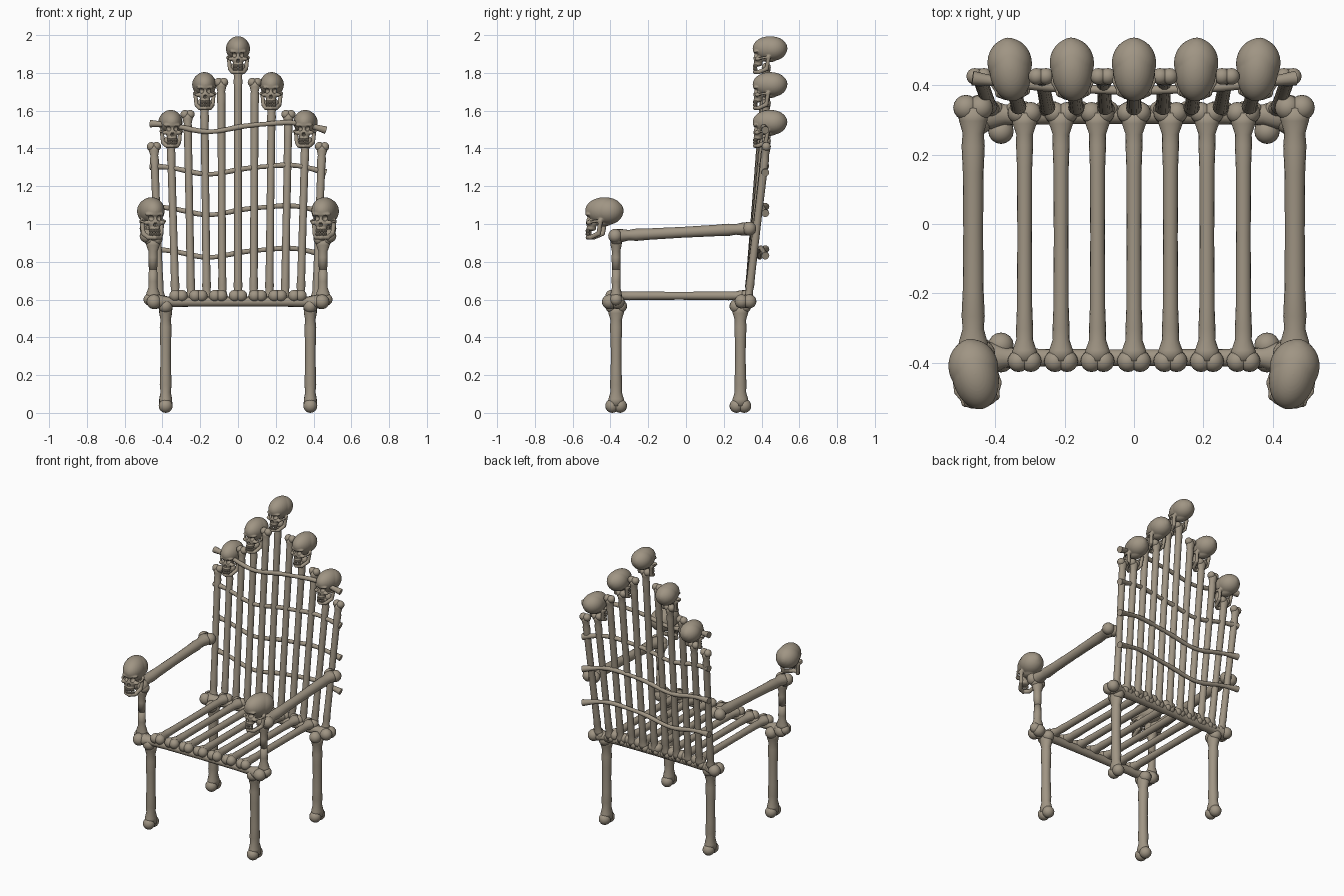
import bpy, bmesh, math
from mathutils import Vector, Matrix

cube = bpy.data.objects.get("Cube")
if cube:
    bpy.data.objects.remove(cube, do_unlink=True)

BONE = (0.35, 0.30, 0.23, 1)
mat = bpy.data.materials.new("aged bone")
mat.use_nodes = True
mat.diffuse_color = BONE
bsdf = next(n for n in mat.node_tree.nodes if n.type == 'BSDF_PRINCIPLED')
bsdf.inputs["Base Color"].default_value = BONE
bsdf.inputs["Roughness"].default_value = 0.7


def blob(bm, centre, size, segs=16):
    """Ellipsoid with the given half sizes."""
    m = Matrix.Translation(centre) @ Matrix.Diagonal((*size, 1))
    bmesh.ops.create_uvsphere(bm, u_segments=segs, v_segments=segs * 3 // 4, radius=1, matrix=m)


def chain(bm, points, r, steps=8):
    """Row of overlapping balls along a path."""
    for p, q in zip(points, points[1:]):
        for i in range(steps + 1):
            blob(bm, Vector(p).lerp(Vector(q), i / steps), (r, r, r), 10)


def add(name, mesh):
    ob = bpy.data.objects.new(name, mesh)
    bpy.context.collection.objects.link(ob)
    return ob


def to_mesh(bm, name):
    me = bpy.data.meshes.new(name)
    bm.to_mesh(me)
    bm.free()
    finish(me)
    return me


def finish(me):
    me.materials.clear()
    me.materials.append(mat)
    for p in me.polygons:
        p.material_index = 0
        p.use_smooth = True


def bone(name, a, b, r, k, side):
    """Long bone from a to b: shaft radius r, two-lobed ends of size k spread along side."""
    a, b = Vector(a), Vector(b)
    axis = (b - a).normalized()
    s = Vector(side)
    s = (s - axis * s.dot(axis)).normalized()
    n = axis.cross(s)
    length = (b - a).length
    flare = [(0, 0.78 * k, 1.3), (0.8 * k, 0.74 * k, 1.2), (1.6 * k, (k * 0.55 + r) / 2, 1.1),
             (2.4 * k, r * 1.08, 1.03), (4 * k, r, 1)]
    profile = flare + [(length / 2, r * 0.95, 1)] + [(length - t, q, w) for t, q, w in reversed(flare)]
    bm = bmesh.new()
    segs = 16
    rings = []
    for t, q, w in profile:
        rings.append([bm.verts.new(a + axis * t + s * q * w * math.cos(u) + n * q * math.sin(u))
                      for u in (2 * math.pi * i / segs for i in range(segs))])
    for lo, hi in zip(rings, rings[1:]):
        for i in range(segs):
            j = (i + 1) % segs
            bm.faces.new((lo[i], lo[j], hi[j], hi[i]))
    bm.faces.new(rings[0][::-1])
    bm.faces.new(rings[-1])
    for end in (a, b):
        for d in (-1, 1):
            blob(bm, end + s * d * 0.45 * k, (0.8 * k,) * 3)
    return add(name, to_mesh(bm, name))


def make_skull():
    """Fused skull mesh, face towards -y, origin in the middle of the cranium."""
    bm = bmesh.new()
    blob(bm, (0, 0, 0), (0.060, 0.092, 0.064), 32)              # cranium
    blob(bm, (0, 0.018, -0.002), (0.064, 0.072, 0.063), 32)
    blob(bm, (0, -0.004, -0.05), (0.034, 0.045, 0.024))         # skull base
    blob(bm, (0, -0.068, -0.016), (0.046, 0.022, 0.013))        # brow
    blob(bm, (0, -0.062, -0.056), (0.032, 0.026, 0.036))        # upper face
    blob(bm, (0, -0.064, -0.084), (0.027, 0.024, 0.012))        # upper gum
    for d in (-1, 1):
        blob(bm, (d * 0.036, -0.066, -0.056), (0.016, 0.014, 0.011))
        chain(bm, [(d * 0.042, -0.062, -0.056), (d * 0.057, -0.035, -0.05), (d * 0.053, -0.006, -0.045)], 0.007)
        chain(bm, [(d * 0.049, -0.008, -0.05), (d * 0.043, -0.018, -0.108),
                   (d * 0.028, -0.06, -0.126), (0, -0.080, -0.126)], 0.0115)
    skull = add("skull_form", to_mesh(bm, "skull_form"))

    bm = bmesh.new()
    for d in (-1, 1):
        blob(bm, (d * 0.022, -0.088, -0.035), (0.016, 0.026, 0.014))  # eye sockets
        blob(bm, (d * 0.0035, -0.094, -0.066 + 0.0004 * d), (0.006, 0.02, 0.011))  # nose
    cutter = add("socket_cutter", to_mesh(bm, "socket_cutter"))
    cutter.hide_render = True

    rem = skull.modifiers.new("fuse", 'REMESH')
    rem.mode = 'VOXEL'
    rem.voxel_size = 0.004
    smooth = skull.modifiers.new("soften", 'SMOOTH')
    smooth.iterations = 2
    cut = skull.modifiers.new("sockets", 'BOOLEAN')
    cut.operation = 'DIFFERENCE'
    cut.solver = 'EXACT'
    cut.use_self = True
    cut.object = cutter
    bpy.context.view_layer.update()
    fused = bpy.data.meshes.new_from_object(skull.evaluated_get(bpy.context.evaluated_depsgraph_get()))

    # two rows of teeth on the fused head
    bm = bmesh.new()
    bm.from_mesh(fused)
    for z in (-0.095, -0.110):
        for i in range(-4, 5):
            u = i * 0.28
            blob(bm, (0.026 * math.sin(u), -0.060 - 0.026 * math.cos(u), z), (0.0042, 0.0042, 0.0085), 8)
    for ob in (skull, cutter):
        bpy.data.objects.remove(ob, do_unlink=True)
    me = to_mesh(bm, "skull")
    me.set_sharp_from_angle(angle=math.radians(50))
    return me


skull_mesh = make_skull()


def skull(name, pos, scale=1, yaw=0):
    ob = add(name, skull_mesh)
    ob.location = pos
    ob.scale = (scale,) * 3
    ob.rotation_euler = (0, 0, yaw)


X, Y = (1, 0, 0), (0, 1, 0)

# seat: two cross bars carrying seven long bones
bone("front_crossbar", (-0.445, -0.385, 0.588), (0.445, -0.385, 0.588), 0.025, 0.048, Y)
bone("back_crossbar", (-0.445, 0.315, 0.59), (0.445, 0.315, 0.59), 0.028, 0.046, Y)
for i in range(-3, 4):
    bone(f"seat_bone_{i + 4}", (i * 0.105, -0.395, 0.62), (i * 0.105, 0.32, 0.62), 0.022, 0.039, X)

# legs, arm posts, armrests and armrest skulls
for d, word in ((-1, "right"), (1, "left")):
    for y, end in ((-0.37, "front"), (0.288, "back")):
        bone(f"{end}_{word}_leg", (d * 0.383, y, 0.037), (d * 0.383, y, 0.565), 0.029, 0.046, Y)
    bone(f"{word}_arm_post", (d * 0.45, -0.37, 0.60), (d * 0.45, -0.37, 0.92), 0.022, 0.04, X)
    bone(f"{word}_armrest", (d * 0.463, -0.375, 0.937), (d * 0.463, 0.335, 0.975), 0.030, 0.046, X)
    skull(f"{word}_arm_skull", (d * 0.458, -0.432, 1.07), 1.12, -d * 0.22)

# fanned back bones, every other one topped by a skull
TOPS = [1.83, 1.75, 1.64, 1.58, 1.44, 1.41]
for i in range(-5, 6):
    top = TOPS[abs(i)]
    x = i * 0.089
    bone(f"back_bone_{i + 6}", (x * 0.93, 0.33, 0.60), (x, 0.425, top), 0.021, 0.03, X)
    if i % 2 == 0:
        skull(f"back_skull_{i // 2 + 3}", (x, 0.445, top + 0.10), 1, -i * 0.025)

# wavy ribs tying the back together
for row, z in enumerate((0.85, 1.075, 1.29, 1.515)):
    cu = bpy.data.curves.new("back_rib", 'CURVE')
    cu.dimensions = '3D'
    cu.bevel_depth = 0.014
    cu.bevel_resolution = 3
    cu.use_fill_caps = True
    cu.materials.append(mat)
    sp = cu.splines.new('NURBS')
    count = 13
    sp.points.add(count - 1)
    sp.use_endpoint_u = True
    for i, p in enumerate(sp.points):
        t = 2 * i / (count - 1) - 1
        wave = 0.024 * math.sin(t * 4 - 0.3) + 0.006 * math.cos(t * 9)
        p.co = (t * 0.465, 0.385 + 0.035 * t * t, z + wave, 1)
        p.radius = 1.5 if abs(t) > 0.95 else 0.95 + 0.15 * math.cos(t * 12)
    add(f"back_rib_{row + 1}", cu)
